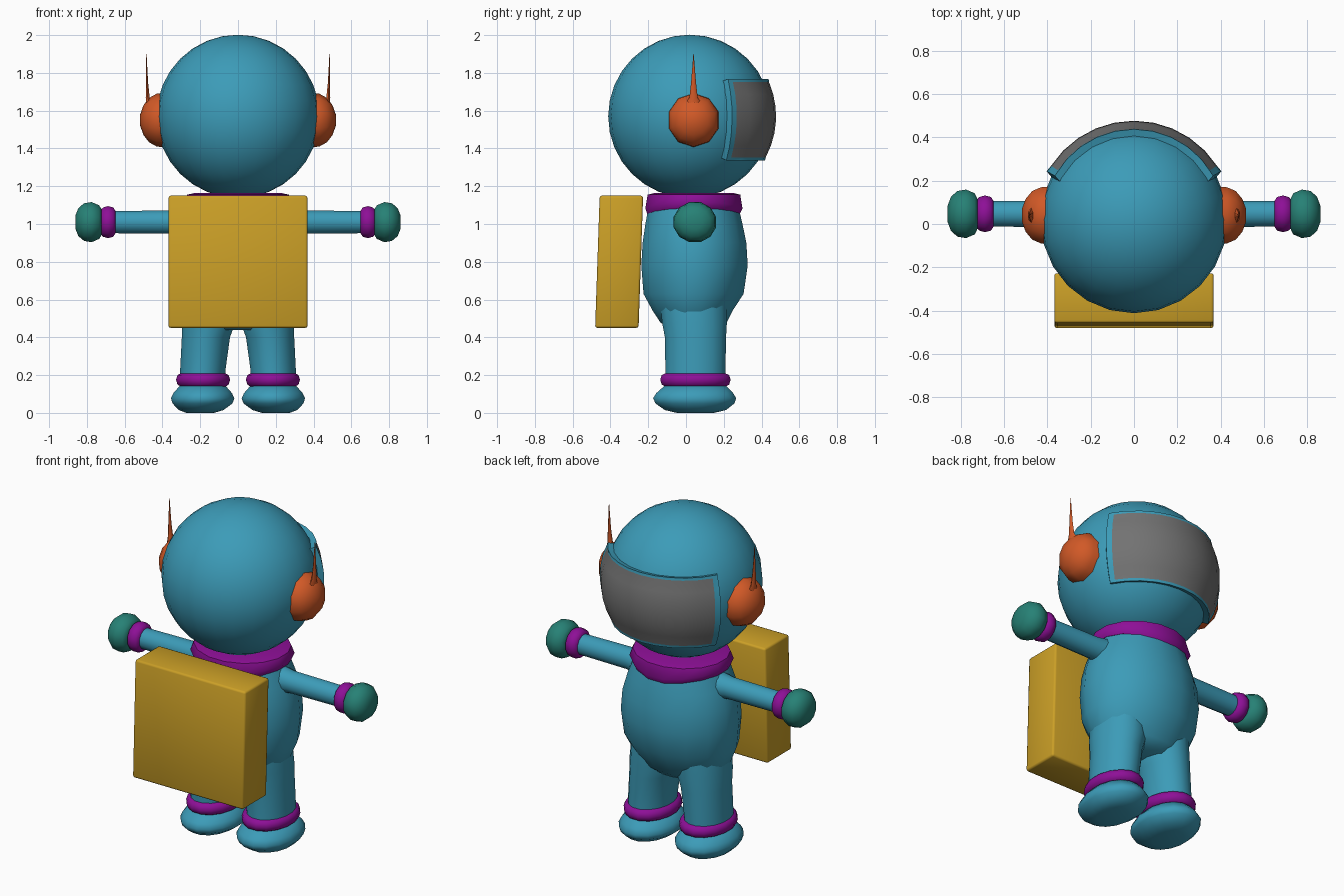
import bpy, bmesh, math
from math import sin, cos, radians, pi

if "Cube" in bpy.data.objects:
    bpy.data.objects.remove(bpy.data.objects["Cube"])


def material(name, r, g, b):
    m = bpy.data.materials.new(name)
    m.diffuse_color = (r, g, b, 1)
    m.use_nodes = True
    m.node_tree.nodes["Principled BSDF"].inputs["Base Color"].default_value = m.diffuse_color
    return m


BLUE = material("suit blue", 0.045, 0.33, 0.48)
GOLD = material("pack gold", 0.60, 0.35, 0.02)
PURPLE = material("trim purple", 0.27, 0.005, 0.31)
GREEN = material("glove green", 0.02, 0.22, 0.18)
ORANGE = material("ear orange", 0.64, 0.10, 0.02)
GREY = material("visor grey", 0.17, 0.17, 0.17)


def finish(name, bm, mats, angle=60):
    bmesh.ops.recalc_face_normals(bm, faces=bm.faces[:])
    me = bpy.data.meshes.new(name)
    bm.to_mesh(me)
    bm.free()
    for m in mats:
        me.materials.append(m)
    ob = bpy.data.objects.new(name, me)
    bpy.context.collection.objects.link(ob)
    bpy.ops.object.select_all(action='DESELECT')
    ob.select_set(True)
    bpy.context.view_layer.objects.active = ob
    bpy.ops.object.shade_smooth_by_angle(angle=radians(angle))
    return ob


def loft(name, rings, mat, n=16, side=None, angle=60):
    """Stack ellipses (height, centre a, centre b, radius a, radius b).
    side=None runs up z; side=+1/-1 runs outward along x with a=y, b=z."""
    bm = bmesh.new()
    loops = []
    for h, ca, cb, ra, rb in rings:
        loop = []
        for i in range(n):
            t = 2 * pi * (i + 0.5) / n
            a, b = ca + ra * cos(t), cb + rb * sin(t)
            loop.append(bm.verts.new((side * h, a, b) if side else (a, b, h)))
        loops.append(loop)
    for lo, hi in zip(loops, loops[1:]):
        for i in range(n):
            j = (i + 1) % n
            bm.faces.new((lo[i], lo[j], hi[j], hi[i]))
    bm.faces.new(loops[0])
    bm.faces.new(loops[-1])
    return finish(name, bm, [mat], angle)


# Helmet
HY, HZ, HR = 0.02, 1.57, 0.432
bm = bmesh.new()
bmesh.ops.create_uvsphere(bm, u_segments=24, v_segments=16, radius=HR)
for v in bm.verts:
    v.co.y += HY
    v.co.z += HZ
finish("helmet", bm, [BLUE])

# Raised visor: grey curved face with blue walls sinking into the helmet
bm = bmesh.new()
NU, NV = 10, 6


def visor_point(u, v, r, grow):
    az = radians((-57 + 114 * u / NU) * grow)
    el = radians(-2.5 + (-26 + 52 * v / NV) * grow)
    return (r * cos(el) * sin(az), HY + r * cos(el) * cos(az), HZ + r * sin(el))


grid = [[bm.verts.new(visor_point(u, v, 0.457, 1)) for v in range(NV + 1)]
        for u in range(NU + 1)]
for u in range(NU):
    for v in range(NV):
        bm.faces.new((grid[u][v], grid[u + 1][v], grid[u + 1][v + 1], grid[u][v + 1]))
border = ([(u, 0) for u in range(NU)] + [(NU, v) for v in range(NV)]
          + [(u, NV) for u in range(NU, 0, -1)] + [(0, v) for v in range(NV, 0, -1)])
previous = [grid[u][v] for u, v in border]
for r, grow in ((0.462, 1.07), (0.41, 1.12)):
    ring = [bm.verts.new(visor_point(u, v, r, grow)) for u, v in border]
    for i in range(len(ring)):
        j = (i + 1) % len(ring)
        f = bm.faces.new((previous[i], previous[j], ring[j], ring[i]))
        f.material_index = 1
    previous = ring
finish("visor", bm, [GREY, BLUE], 40)

# Torso, as (z, cx, cy, rx, ry)
loft("torso", [(0.44, 0, 0.045, 0.16, 0.13), (0.48, 0, 0.04, 0.26, 0.18),
               (0.54, 0, 0.035, 0.30, 0.215), (0.63, 0, 0.04, 0.335, 0.27),
               (0.78, 0, 0.045, 0.35, 0.287), (0.90, 0, 0.045, 0.34, 0.28),
               (1.00, 0, 0.042, 0.31, 0.262), (1.08, 0, 0.04, 0.275, 0.245),
               (1.16, 0, 0.04, 0.24, 0.22)], BLUE, 16)

# Collar, dipping at front and back
collar = loft("collar", [(1.055, 0, 0.04, 0.275, 0.25), (1.085, 0, 0.042, 0.295, 0.262),
                         (1.155, 0, 0.042, 0.275, 0.25), (1.165, 0, 0.042, 0.23, 0.21)],
              PURPLE, 16, angle=50)
for v in collar.data.vertices:
    if v.co.z < 1.1:
        v.co.z += 0.04 * min(1, abs(v.co.x) / 0.28) - 0.01

# Backpack, leaning slightly
bm = bmesh.new()
bmesh.ops.create_cube(bm, size=1)
for v in bm.verts:
    x, y, z = v.co
    v.co = (x * 0.736, -0.354 + y * 0.23 + z * 0.024, 0.80 + z * 0.70)
bmesh.ops.bevel(bm, geom=bm.edges[:], offset=0.012, segments=2, affect='EDGES', profile=0.5)
finish("backpack", bm, [GOLD], 60)

for s, tag in ((1, "right"), (-1, "left")):
    # Legs, ankle rings and feet
    loft("leg_" + tag, [(0.12, s * 0.187, 0.05, 0.122, 0.16),
                        (0.22, s * 0.187, 0.05, 0.122, 0.162),
                        (0.40, s * 0.17, 0.05, 0.130, 0.165),
                        (0.48, s * 0.155, 0.045, 0.145, 0.175),
                        (0.58, s * 0.15, 0.04, 0.14, 0.18)], BLUE, 16)
    loft("ankle_ring_" + tag, [(0.135, s * 0.185, 0.05, 0.115, 0.155),
                               (0.15, s * 0.185, 0.05, 0.138, 0.182),
                               (0.175, s * 0.185, 0.05, 0.146, 0.19),
                               (0.20, s * 0.185, 0.05, 0.138, 0.182),
                               (0.212, s * 0.185, 0.05, 0.115, 0.155)], PURPLE, 16)
    loft("foot_" + tag, [(0.0, s * 0.20, 0.05, 0.075, 0.10),
                         (0.015, s * 0.195, 0.05, 0.12, 0.165),
                         (0.05, s * 0.188, 0.047, 0.162, 0.213),
                         (0.078, s * 0.187, 0.046, 0.171, 0.224),
                         (0.105, s * 0.187, 0.046, 0.158, 0.207),
                         (0.145, s * 0.187, 0.05, 0.122, 0.165)], BLUE, 16)

    # Arms, wrist rings and mitts, running along x
    Y, Z = 0.047, 1.01
    loft("arm_" + tag, [(0.20, Y, Z, 0.085, 0.085), (0.33, Y, Z, 0.064, 0.064),
                        (0.74, Y, Z, 0.06, 0.06)], BLUE, 12, s)
    loft("wrist_ring_" + tag, [(0.648, Y, Z, 0.06, 0.06), (0.66, Y, Z, 0.08, 0.08),
                               (0.688, Y, Z, 0.088, 0.088), (0.715, Y, Z, 0.08, 0.08),
                               (0.73, Y, Z, 0.06, 0.06)], PURPLE, 12, s)
    loft("mitt_" + tag, [(0.722, Y, Z, 0.07, 0.07), (0.735, Y, Z, 0.098, 0.092),
                         (0.775, Y, Z, 0.116, 0.110), (0.815, Y, Z, 0.109, 0.103),
                         (0.845, Y, Z, 0.082, 0.077), (0.86, Y, Z, 0.04, 0.038)],
         GREEN, 12, s)

    # Ear domes and antennas
    loft("ear_" + tag, [(0.37, 0.04, 1.55, 0.142, 0.145), (0.43, 0.04, 1.55, 0.136, 0.14),
                        (0.47, 0.04, 1.55, 0.118, 0.118), (0.50, 0.04, 1.55, 0.08, 0.08),
                        (0.518, 0.04, 1.55, 0.03, 0.03)], ORANGE, 10, s)
    loft("antenna_" + tag, [(1.62, s * 0.465, 0.04, 0.025, 0.055),
                            (1.67, s * 0.478, 0.04, 0.012, 0.022),
                            (1.75, s * 0.482, 0.04, 0.007, 0.013),
                            (1.90, s * 0.485, 0.04, 0.001, 0.001)], ORANGE, 6)
